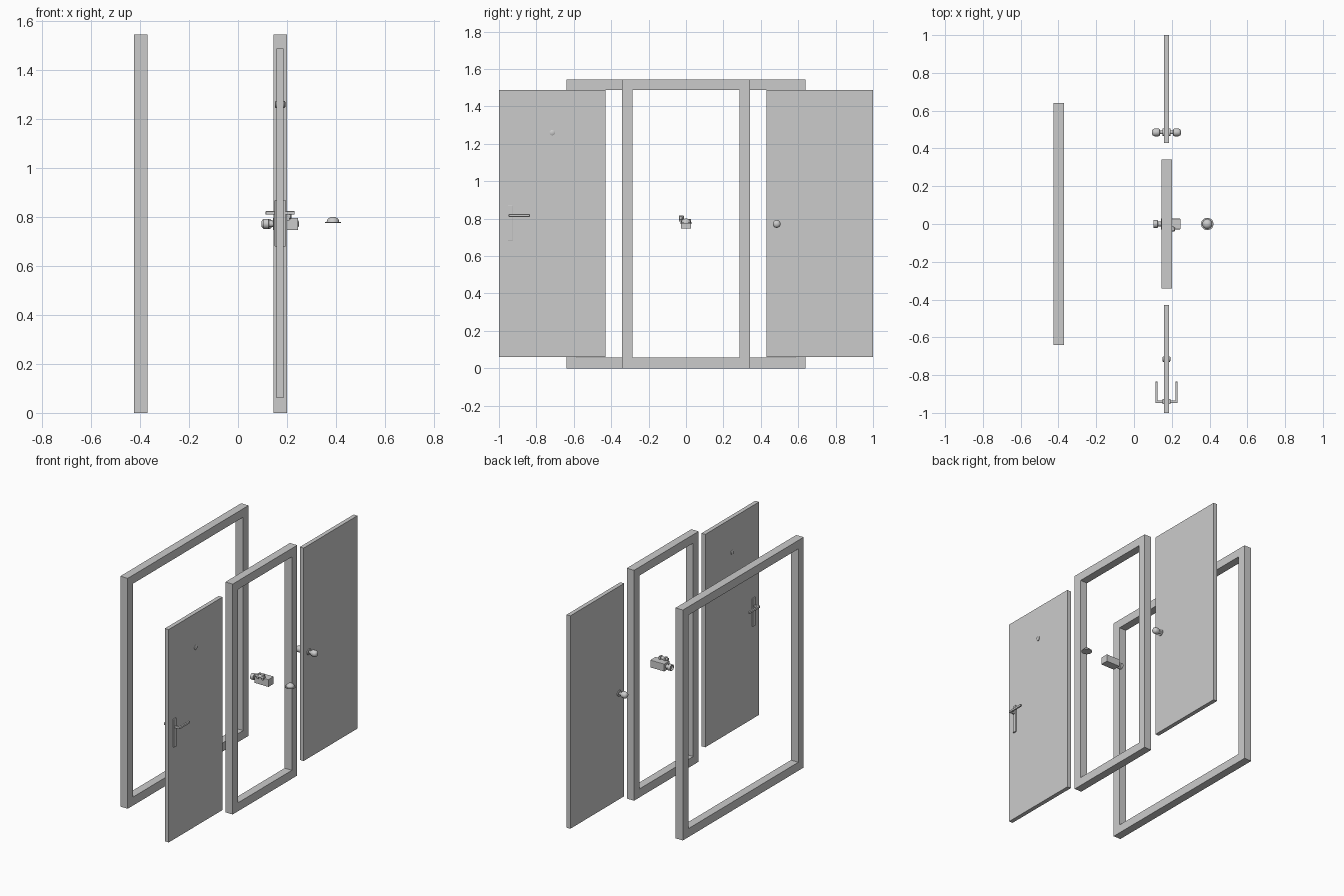
import bpy, math
from mathutils import Matrix, Vector

if "Cube" in bpy.data.objects:
    bpy.data.objects.remove(bpy.data.objects["Cube"])

def box(name, x, y, z, bevel=0.0):
    # x, y, z are (low, high) ranges
    bpy.ops.mesh.primitive_cube_add(size=1)
    o = bpy.context.object
    o.name = name
    c = Vector([(r[0] + r[1]) / 2 for r in (x, y, z)])
    s = [r[1] - r[0] for r in (x, y, z)]
    o.data.transform(Matrix.Translation(c) @ Matrix.Diagonal((*s, 1)))
    if bevel:
        m = o.modifiers.new("soft_edges", 'BEVEL')
        m.width, m.segments = bevel, 2
    return o

def lathe(name, profile, origin, axis='X', sides=16):
    # revolve (distance along axis, radius) pairs, capping both ends
    verts, faces, n = [], [], sides
    for d, r in profile:
        for i in range(n):
            a = 2 * math.pi * (i + 0.5) / n
            u, v = r * math.cos(a), r * math.sin(a)
            verts.append((d, u, v) if axis == 'X' else (u, v, d))
    for k in range(len(profile) - 1):
        for i in range(n):
            j = (i + 1) % n
            faces.append((k*n + i, k*n + j, (k+1)*n + j, (k+1)*n + i))
    faces.append(tuple(reversed(range(n))))
    faces.append(tuple(range((len(profile) - 1) * n, len(profile) * n)))
    me = bpy.data.meshes.new(name)
    me.from_pydata(verts, [], faces)
    o = bpy.data.objects.new(name, me)
    bpy.context.collection.objects.link(o)
    o.location = origin
    bpy.ops.object.select_all(action='DESELECT')
    o.select_set(True)
    bpy.context.view_layer.objects.active = o
    bpy.ops.object.shade_smooth_by_angle(angle=math.radians(35))
    return o

def frame(name, x, half, height, w):
    # rectangular ring extruded along x
    verts = []
    for px in x:
        for h, lo, hi in ((half, 0, height), (half - w, w, height - w)):
            verts += [(px, -h, lo), (px, h, lo), (px, h, hi), (px, -h, hi)]
    faces = []
    for i in range(4):
        j = (i + 1) % 4
        faces += [(8+i, 8+j, 12+j, 12+i), (j, i, 4+i, 4+j),
                  (i, j, 8+j, 8+i), (4+j, 4+i, 12+i, 12+j)]
    me = bpy.data.meshes.new(name)
    me.from_pydata(verts, [], faces)
    o = bpy.data.objects.new(name, me)
    bpy.context.collection.objects.link(o)

# Door frames
frame("double_door_frame", (-0.425, -0.37), 0.64, 1.545, 0.057)
frame("single_door_frame", (0.146, 0.2), 0.342, 1.545, 0.057)

# Door leaves
MID = 0.172
for name, y in (("front_door", (-1.0, -0.43)), ("inner_door", (0.43, 1.0))):
    box(name, (MID - 0.014, MID + 0.014), y, (0.06, 1.488))

# Peephole through the front door
lathe("peephole", [(-0.021, 0.010), (-0.018, 0.015), (0.018, 0.015), (0.021, 0.010)],
      (MID, -0.715, 1.26))

# Lever handles and round knobs, one on each face of the doors
for side, tag in ((1, "outside"), (-1, "inside")):
    def span(a, b):
        return tuple(sorted((MID + side * a, MID + side * b)))
    box("handle_plate_" + tag, span(0.013, 0.022), (-0.953, -0.927), (0.68, 0.87), 0.002)
    box("handle_stem_" + tag, span(0.02, 0.058), (-0.948, -0.934), (0.81, 0.824), 0.002)
    box("handle_lever_" + tag, span(0.047, 0.059), (-0.948, -0.835), (0.81, 0.824), 0.002)
    prof = [(0.012, 0.020), (0.020, 0.020), (0.021, 0.010), (0.034, 0.010), (0.036, 0.017),
            (0.043, 0.021), (0.064, 0.021), (0.072, 0.017), (0.077, 0.009)]
    knob = lathe("door_knob_" + tag, prof, (MID, 0.485, 0.772))
    if side < 0:
        knob.rotation_euler.z = math.pi

# Surveillance camera: body, stepped lens and side microphone
box("camera_body", (0.142, 0.246), (-0.028, 0.028), (0.747, 0.797), 0.002)
lathe("camera_lens", [(0.145, 0.014), (0.127, 0.014), (0.125, 0.021), (0.104, 0.021),
                      (0.104, 0.016), (0.112, 0.012)][::-1], (0, 0, 0.772))
lathe("camera_microphone", [(0.15, 0.008), (0.153, 0.011), (0.215, 0.011), (0.218, 0.008)],
      (0, -0.028, 0.803), sides=12)
for i, x in enumerate((0.17, 0.205)):
    box(f"camera_bracket_{i + 1}", (x - 0.006, x + 0.006), (-0.038, -0.012), (0.785, 0.816), 0.001)

# Dome camera
lathe("dome_base", [(0, 0.033), (0.005, 0.033)], (0.388, 0, 0.775), 'Z', 24)
lathe("dome_cover", [(0.004 + 0.022 * math.sin(a), 0.026 * math.cos(a))
                     for a in (math.pi / 2 * t / 6.2 for t in range(7))],
      (0.388, 0, 0.775), 'Z', 24)
